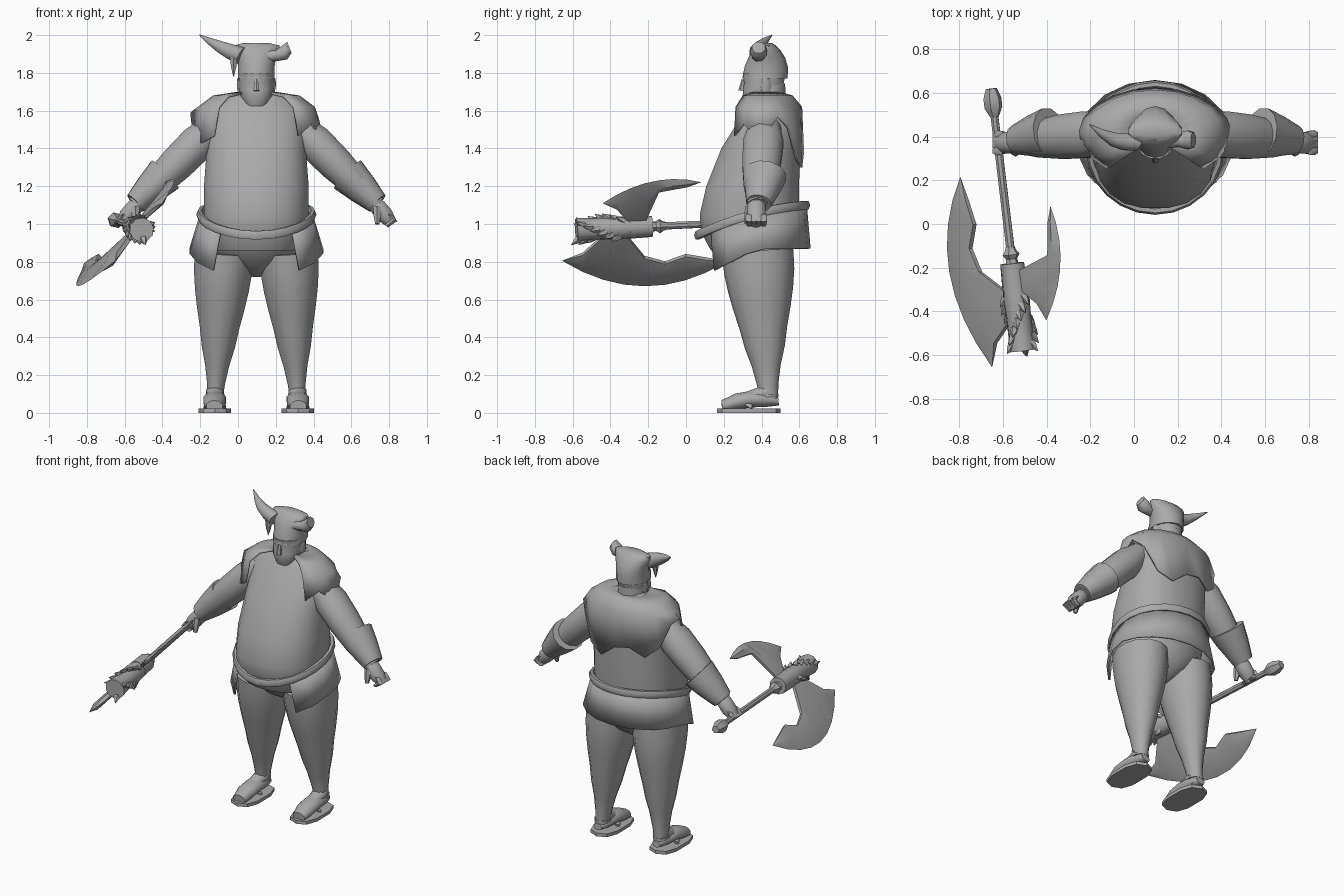
import bpy, bmesh, math
from mathutils import Vector

if "Cube" in bpy.data.objects:
    bpy.data.objects.remove(bpy.data.objects["Cube"])

shade = (.4, .4, .4, 1)
grey = bpy.data.materials.new("plain grey")
grey.use_nodes = True
grey.diffuse_color = shade
grey.node_tree.nodes["Principled BSDF"].inputs["Base Color"].default_value = shade

centre = Vector((.097, 0, 0))       # the figure's own centre line
sides = (("left", 1), ("right", -1))
across, upward = Vector((0, 1, 0)), Vector((0, 0, 1))


def finish(name, bm, angle):
    """Turn a mesh into a shaded grey object."""
    bmesh.ops.remove_doubles(bm, verts=bm.verts, dist=.0005)
    bmesh.ops.recalc_face_normals(bm, faces=bm.faces)
    mesh = bpy.data.meshes.new(name)
    bm.to_mesh(mesh)
    bm.free()
    mesh.materials.append(grey)
    part = bpy.data.objects.new(name, mesh)
    bpy.context.collection.objects.link(part)
    bpy.ops.object.select_all(action='DESELECT')
    part.select_set(True)
    bpy.context.view_layer.objects.active = part
    bpy.ops.object.shade_smooth_by_angle(angle=math.radians(angle))
    return part


def skin(name, rings, angle=50, closed=True, side=1):
    """Bridge a list of rings; closed rings are capped, open ones stay a sheet."""
    bm = bmesh.new()
    flip = Vector((side, 1, 1))
    rows = [[bm.verts.new(Vector(p) * flip + centre) for p in ring] for ring in rings]
    for low, high in zip(rows, rows[1:]):
        for i in range(0 if closed else 1, len(low)):
            bm.faces.new((low[i - 1], low[i], high[i], high[i - 1]))
    if closed:
        bm.faces.new(rows[0])
        bm.faces.new(rows[-1])
    return finish(name, bm, angle)


def oval(middle, wide, deep, count, power=1):
    """Points around a centre, spanned by two half-axis vectors."""
    points = []
    for i in range(count):
        turn = math.tau * (i + .5) / count
        c, s = math.cos(turn), math.sin(turn)
        points.append(middle + wide * math.copysign(abs(c) ** power, c)
                      + deep * math.copysign(abs(s) ** power, s))
    return points


def stack(name, rows, count=16, power=1, angle=50, side=1, x=0):
    """Level ovals: height, half width, front, back."""
    skin(name, [oval(Vector((x, (front + back) / 2, z)), Vector((wide, 0, 0)),
                     across * (back - front) / 2, count, power)
                for z, wide, front, back in rows], angle, side=side)


def limb(name, start, end, radii, depth=1, count=10, ref=across, side=1, bend=(0, 0, 0), angle=50):
    """Evenly spaced ovals from start to end, optionally bowed."""
    start, end, bend = Vector(start), Vector(end), Vector(bend)
    along = (end - start).normalized()
    deep = (ref - along * ref.dot(along)).normalized()
    wide = deep.cross(along)
    rings = []
    for i, radius in enumerate(radii):
        t = i / (len(radii) - 1)
        middle = start.lerp(end, t) + bend * math.sin(math.pi * t)
        rings.append(oval(middle, wide * radius, deep * radius * depth, count))
    skin(name, rings, angle, side=side)


def cloth(name, rings):
    part = skin(name, rings, 40, closed=False)
    part.modifiers.new("thickness", 'SOLIDIFY').thickness = .012


# Torso and hips
stack("torso", [(.86, .23, .13, .56), (.95, .27, .08, .59), (1.05, .28, .07, .6), (1.2, .28, .105, .6),
                (1.4, .265, .185, .61), (1.6, .26, .31, .6), (1.67, .18, .36, .54), (1.7, .1, .38, .5)],
      20, .85)
stack("hips", [(.72, .02, .34, .44), (.78, .14, .24, .53), (.86, .27, .17, .57), (.95, .27, .12, .58)])

# Pelt over the shoulders and upper back, with a zigzag hem
pelt = []
for wide, deep, height in ((.1, .08, 1.7), (.23, .15, 1.68), (.31, .2, 1.62), (.35, .21, None)):
    row = []
    for i in range(17):
        turn = math.radians(-50 + 280 * i / 16)
        low = 1.33 + .21 * math.cos(turn) ** 2 + .05 * (-1) ** (i // 2)
        row.append((wide * math.cos(turn), .415 + deep * math.sin(turn), height or low))
    pelt.append(row)
cloth("shoulder_pelt", pelt)


# Belt and open skirt share one tilted waist line
def waist(turn, grow=0, lift=0):
    c, s = math.cos(turn), math.sin(turn)
    return Vector(((.3 + grow) * s, .35 - (.29 + grow) * c, 1.02 - .08 * c + .03 * s * s + lift))


def hem(turn):
    c, s = math.cos(turn), math.sin(turn)
    return Vector((.36 * s, .37 - .29 * c, .87 - .15 * max(c, 0)))


turns = [math.radians(40 + 20 * i) for i in range(15)]
cloth("skirt", [[waist(t) for t in turns], [hem(t) for t in turns]])
belt = []
for i in range(25):
    turn = math.tau * i / 24
    belt.append([waist(turn, .018 * math.cos(a), .026 * math.sin(a))
                 for a in (math.tau * k / 6 for k in range(6))])
skin("belt", belt)

# Legs, feet and sandals
for word, side in sides:
    limb(word + "_leg", (.17, .38, .85), (.22, .44, .05),
         (.16, .158, .146, .128, .107, .09, .065, .048, .04), 1.18, 14, side=side)
    limb(word + "_foot", (.218, .49, .06), (.222, .19, .035), (.03, .058, .062, .062, .045), .7,
         ref=upward, side=side, bend=(0, 0, .025))
    limb(word + "_instep", (.218, .43, .11), (.222, .27, .06), (.05, .045, .03), .8,
         ref=upward, side=side)
    stack(word + "_sandal", [(z, .09, .165, .5) for z in (0, .022)], 10, .75, 30, side, .22)
    for x in (.17, .27):
        limb(word + "_sandal_strap", (x, .35, .03), (.22, .23, .065), (.01, .014, .01),
             1.5, 6, side=side, bend=(0, 0, .025))
    stack(word + "_ankle_band", [(z, .053, .385, .49) for z in (.085, .1)], 10, side=side, x=.218)

# Arms, cuffs and hands
for word, side in sides:
    limb(word + "_arm", (.2, .42, 1.54), (.64, .38, 1.1), (.07, .1, .096, .08, .05), 1.1, 12, side=side)
    limb(word + "_cuff", (.485, .42, 1.26), (.64, .385, 1.11), (.105, .087, .062), 1.1, 12,
         side=side, angle=40)
    limb(word + "_palm", (.61, .375, 1.13), (.72, .37, 1), (.035, .048, .048, .03), 1.1, 8, side=side)
    for k in range(4):
        y = .335 + .025 * k
        limb(word + "_finger", (.71, y, 1.05), (.69, y, .99), (.018, .02, .014), 1, 6,
             side=side, bend=(.03, 0, 0))
    limb(word + "_thumb", (.64, .34, 1.09), (.64, .32, 1), (.025, .022, .012), 1, 6, side=side)

# Head and face
limb("neck", (0, .43, 1.6), (0, .44, 1.75), (.1, .085))
stack("head", [(1.625, .055, .32, .42), (1.68, .085, .298, .49), (1.71, .092, .302, .51),
               (1.75, .092, .305, .52), (1.8, .094, .298, .53)], 16, .9)
limb("nose", (0, .305, 1.765), (0, .295, 1.705), (.01, .014, .018), 1, 6)
for word, side in sides:
    limb(word + "_ear", (.088, .42, 1.69), (.094, .425, 1.77), (.01, .014, .01), 2, 6, side=side)

# Horned cap
stack("cap", [(1.77, .1, .298, .538), (1.83, .098, .31, .54), (1.88, .108, .33, .525),
              (1.92, .125, .35, .5), (1.945, .125, .375, .475), (1.958, .07, .39, .455)], 14, angle=40)
limb("long_horn", (-.08, .38, 1.89), (-.3, .455, 2), (.05, .044, .034, .02, .003), 1, 8,
     bend=(0, -.03, -.008))
limb("horn_tassel", (-.12, .36, 1.88), (-.12, .355, 1.78), (.022, .016, .002), 1, 6)
limb("broken_horn", (.06, .385, 1.89), (.175, .385, 1.935), (.035, .032, .042, .034), 1.1, 8,
     bend=(.015, 0, -.015))

# Axe: everything sits on one axis, with both blades in a slanted plane
spread = Vector((.68, 0, .73)).normalized()
normal = spread.cross(across)


def axis(y, out=0, lift=0):
    return Vector((-.677 - .12 * y, y, .995 + .045 * y)) + spread * out + normal * lift


def turned(name, back, front, radii, count=8):
    limb(name, axis(back), axis(front), radii, 1, count, spread, angle=40)


turned("axe_shaft", .55, -.2, (.019, .021))
turned("axe_pommel", .49, .62, (.02, .042, .042, .026), 6)
turned("axe_collar", -.1, -.18, (.02, .026, .04, .026, .03), 6)
turned("axe_socket", -.18, -.3, (.056, .06), 10)
turned("axe_head", -.27, -.58, (.055, .062, .058, .058, .065), 10)

# Thorns wound around the axe head
for k in range(20):
    turn, y = k * 2.2, -.33 - .0125 * k
    out, lift = math.cos(turn), math.sin(turn)
    limb("axe_thorn", axis(y, out * .05, lift * .05), axis(y - .04, out * .08, lift * .08),
         (.022, .014, .001), 1, 5, spread * lift - normal * out)


def blade(name, middle, reach, belly, curve, skew, widths, thick):
    """Crescent: the edge is a parabola, the widths run inward from it."""
    rings = []
    for i, width in enumerate(widths):
        t = 1 - 2 * i / (len(widths) - 1)
        y, edge = middle + reach * t, belly + curve * t * t + skew * t
        inner = edge - math.copysign(width, belly)
        lift = min(thick, width / 4)
        rings.append([axis(y, edge), axis(y, (edge + inner) / 2, lift), axis(y, inner, lift / 2),
                      axis(y, inner, -lift / 2), axis(y, (edge + inner) / 2, -lift)])
    skin(name, rings, 35)


blade("large_blade", -.22, .435, -.43, .18, -.03, (.002, .1, .18, .16, .21, .38, .32, .13, .002), .022)
blade("small_blade", -.18, .26, .325, -.08, .06, (.002, .05, .07, .08, .28, .26, .1, .002), .018)
